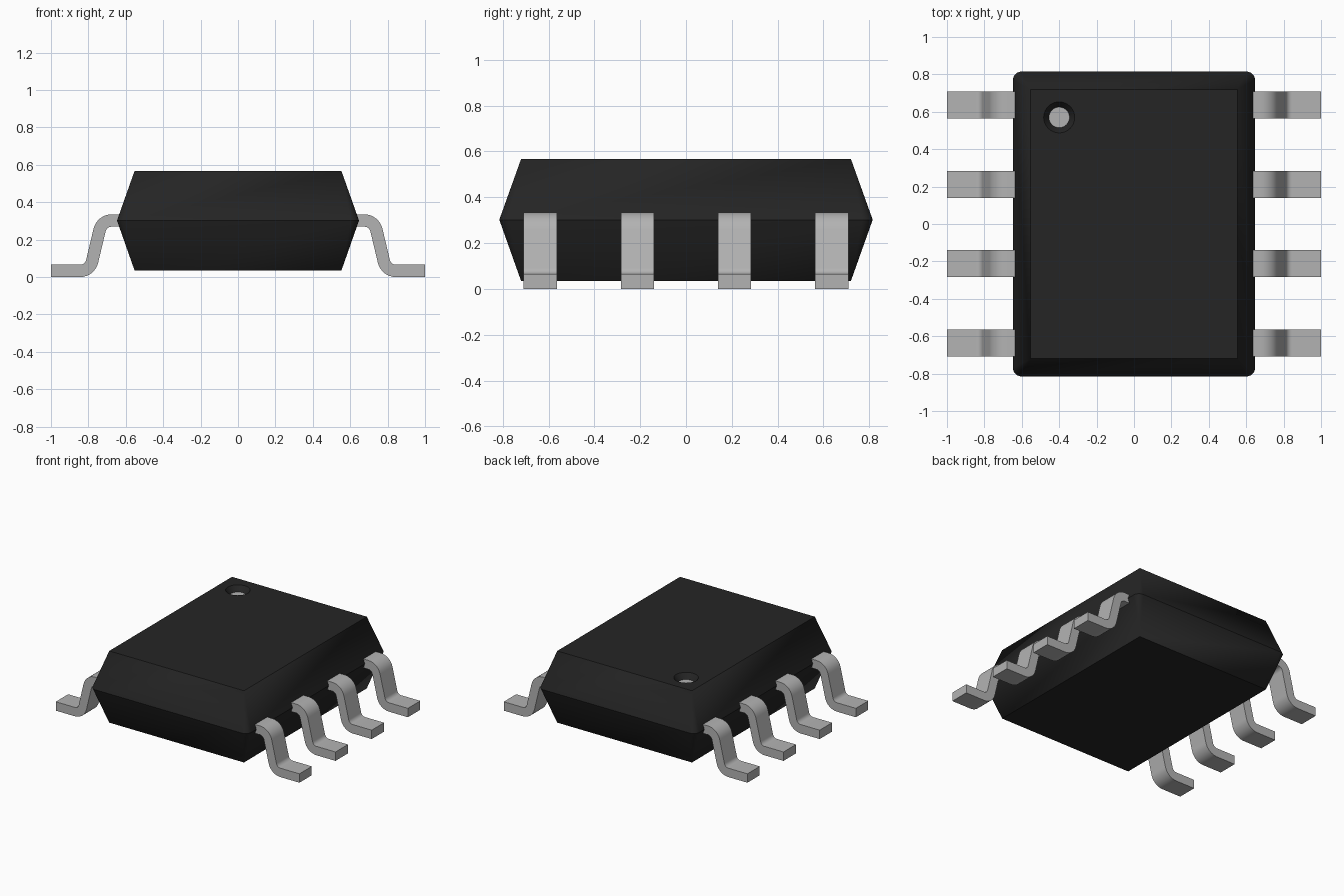
import bpy, bmesh, math
from mathutils import Vector

if "Cube" in bpy.data.objects:
    bpy.data.objects.remove(bpy.data.objects["Cube"], do_unlink=True)


def make_material(name, value):
    mat = bpy.data.materials.new(name)
    mat.use_nodes = True
    colour = (value, value, value, 1)
    mat.diffuse_color = colour
    mat.node_tree.nodes["Principled BSDF"].inputs["Base Color"].default_value = colour
    return mat


BLACK = make_material("black plastic", 0.018)
METAL = make_material("grey metal", 0.45)


def finish(bm, name, *materials):
    bmesh.ops.recalc_face_normals(bm, faces=bm.faces)
    mesh = bpy.data.meshes.new(name)
    bm.to_mesh(mesh)
    bm.free()
    for mat in materials:
        mesh.materials.append(mat)
    obj = bpy.data.objects.new(name, mesh)
    bpy.context.collection.objects.link(obj)
    bpy.ops.object.select_all(action='DESELECT')
    obj.select_set(True)
    bpy.context.view_layer.objects.active = obj
    bpy.ops.object.shade_smooth_by_angle(angle=math.radians(20))
    return obj


def arc_points(centre, radius, start, end, steps):
    return [centre + radius * Vector((math.cos(a), math.sin(a)))
            for a in (start + (end - start) * i / steps for i in range(steps + 1))]


def bridge(bm, lower, upper):
    n = len(lower)
    for i in range(n):
        j = (i + 1) % n
        bm.faces.new((lower[i], lower[j], upper[j], upper[i]))


# Body: sharp rectangles at top and bottom, rounded rectangle at the middle
def body_ring(bm, hx, hy, z, radius):
    ring = []
    for k, (sx, sy) in enumerate(((1, 1), (-1, 1), (-1, -1), (1, -1))):
        centre = Vector((sx * (hx - radius), sy * (hy - radius)))
        start = k * math.pi / 2
        for p in arc_points(centre, radius, start, start + math.pi / 2, 6):
            ring.append(bm.verts.new((p.x, p.y, z)))
    return ring


BOTTOM, MIDDLE, TOP = 0.035, 0.302, 0.567
bm = bmesh.new()
low = body_ring(bm, 0.553, 0.72, BOTTOM, 0)
mid = body_ring(bm, 0.647, 0.815, MIDDLE, 0.045)
high = body_ring(bm, 0.553, 0.72, TOP, 0)
bridge(bm, low, mid)
bridge(bm, mid, high)
bm.faces.new(low)
bmesh.ops.remove_doubles(bm, verts=bm.verts, dist=0.0005)

# Round marker recess with sloping wall and bare floor
DOT = Vector((-0.40, 0.57))
DEPTH = 0.04
rim, floor = [[bm.verts.new((p.x, p.y, z)) for p in arc_points(DOT, r, 0, math.tau, 32)[:-1]]
              for r, z in ((0.083, TOP), (0.055, TOP - DEPTH))]
bridge(bm, floor, rim)
bm.faces.new(floor).material_index = 1
edges = [e for e in bm.edges if e.is_boundary and all(v.co.z > TOP - 0.001 for v in e.verts)]
bmesh.ops.triangle_fill(bm, edges=edges, use_beauty=True, normal=(0, 0, 1))
finish(bm, "body", BLACK, METAL)


# Leads: bent strip, swept from a filleted centre line
def fillet(a, b, c, radius, steps=8):
    u, v = (a - b).normalized(), (c - b).normalized()
    half = u.angle(v) / 2
    centre = b + (u + v).normalized() * radius / math.sin(half)
    p, q = (b + d * radius / math.tan(half) - centre for d in (u, v))
    start = math.atan2(p.y, p.x)
    turn = (math.atan2(q.y, q.x) - start + math.pi) % math.tau - math.pi
    return arc_points(centre, radius, start, start + turn, steps)


THICK, WIDTH = 0.066, 0.145
Z_HIGH, Z_FOOT = 0.302, THICK / 2
corners = [Vector(p) for p in ((0.60, Z_HIGH), (0.728, Z_HIGH), (0.792, Z_FOOT), (1.0, Z_FOOT))]
path = ([corners[0]] + fillet(*corners[:3], 0.066)
        + fillet(*corners[1:], 0.066) + [corners[3]])


def make_lead(name, side, y):
    bm = bmesh.new()
    rings = []
    for i, p in enumerate(path):
        t = (path[min(i + 1, len(path) - 1)] - path[max(i - 1, 0)]).normalized()
        if i in (1, len(path) - 2):
            t = Vector((1, 0))
        n = Vector((-t.y, t.x)) * THICK / 2
        rings.append([bm.verts.new((side * (p.x + s * n.x), y + w * WIDTH / 2, p.y + s * n.y))
                      for s, w in ((1, 1), (1, -1), (-1, -1), (-1, 1))])
    for a, b in zip(rings, rings[1:]):
        bridge(bm, a, b)
    bm.faces.new(rings[0])
    bm.faces.new(rings[-1])
    finish(bm, name, METAL)


for side, label in ((1, "left"), (-1, "right")):
    for i in range(4):
        make_lead(f"{label}_lead_{i + 1}", side, -0.636 + 0.424 * i)
